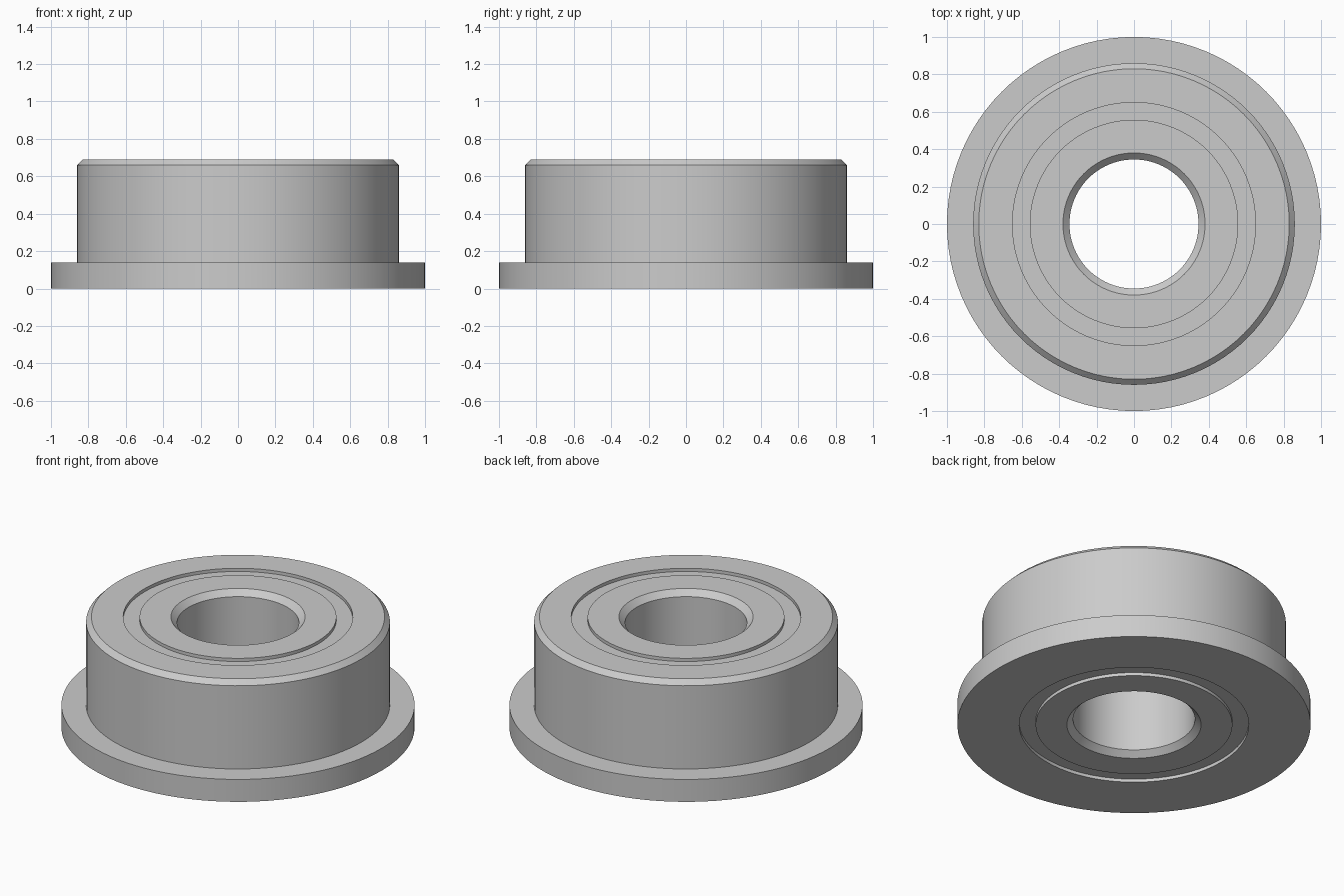
import bpy
import bmesh
import math

cube = bpy.data.objects.get("Cube")
if cube:
    bpy.data.objects.remove(cube, do_unlink=True)

HEIGHT = 0.69
SIDES = 96
RECESS = 0.02

steel = bpy.data.materials.new("steel grey")
steel.use_nodes = True
grey = (0.6, 0.6, 0.6, 1)
steel.diffuse_color = grey
steel.node_tree.nodes["Principled BSDF"].inputs["Base Color"].default_value = grey


def revolve(name, profile):
    """Spin a closed (radius, height) profile around z into a ring."""
    bm = bmesh.new()
    verts = [bm.verts.new((r, 0, z)) for r, z in profile]
    edges = [bm.edges.new((v, verts[i - 1])) for i, v in enumerate(verts)]
    bmesh.ops.spin(bm, geom=verts + edges, cent=(0, 0, 0), axis=(0, 0, 1),
                   angle=math.tau, steps=SIDES, use_merge=True)
    bmesh.ops.remove_doubles(bm, verts=bm.verts, dist=0.0001)
    bmesh.ops.recalc_face_normals(bm, faces=bm.faces)
    mesh = bpy.data.meshes.new(name)
    bm.to_mesh(mesh)
    bm.free()
    mesh.materials.append(steel)
    ring = bpy.data.objects.new(name, mesh)
    bpy.context.collection.objects.link(ring)
    bpy.ops.object.select_all(action='DESELECT')
    ring.select_set(True)
    bpy.context.view_layer.objects.active = ring
    bpy.ops.object.shade_smooth_by_angle(angle=math.radians(25))
    return ring


# Outer ring with the bottom flange and a chamfered top edge
revolve("flanged_outer_ring", [
    (0.65, 0), (1, 0), (1, 0.14), (0.86, 0.14),
    (0.86, HEIGHT - 0.03), (0.83, HEIGHT), (0.65, HEIGHT)])

# Inner ring with a bore chamfered at both ends
BORE, CHAMFER = 0.345, 0.035
revolve("inner_ring", [
    (BORE + CHAMFER, 0), (0.557, 0), (0.557, HEIGHT), (BORE + CHAMFER, HEIGHT),
    (BORE, HEIGHT - CHAMFER), (BORE, CHAMFER)])

# Recessed shields closing the gap at the top and bottom
for name, low in (("bottom_shield", RECESS), ("top_shield", HEIGHT - 2 * RECESS)):
    revolve(name, [(0.55, low), (0.655, low),
                   (0.655, low + RECESS), (0.55, low + RECESS)])
